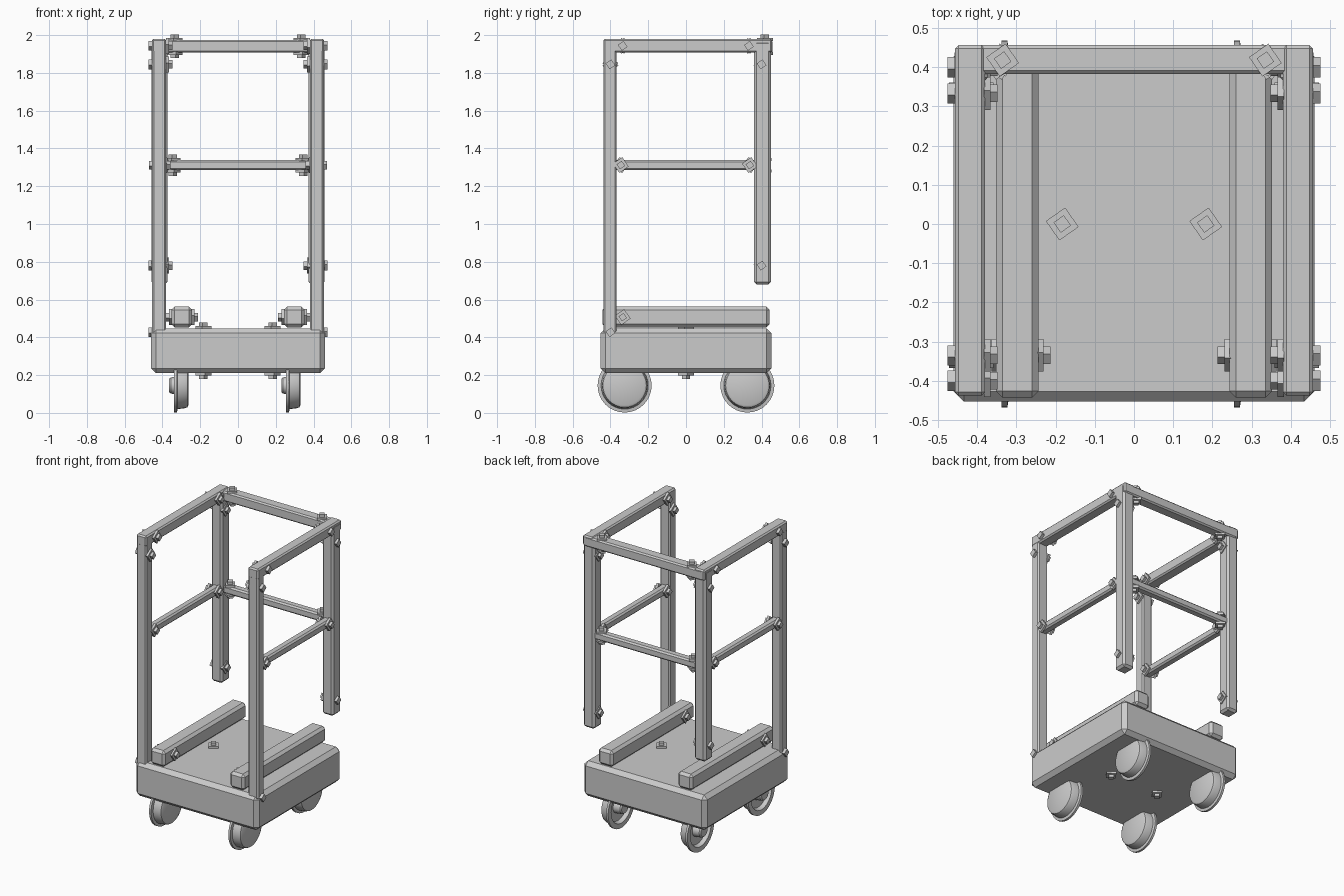
import bpy, bmesh, math
from mathutils import Matrix, Vector

if "Cube" in bpy.data.objects:
    bpy.data.objects.remove(bpy.data.objects["Cube"])


def finish(bm, name):
    bmesh.ops.recalc_face_normals(bm, faces=bm.faces[:])
    me = bpy.data.meshes.new(name)
    bm.to_mesh(me)
    bm.free()
    ob = bpy.data.objects.new(name, me)
    bpy.context.collection.objects.link(ob)
    return ob


def beam(name, x, y, z, chamfer):
    """Chamfered box from (min, max) ranges."""
    bm = bmesh.new()
    bmesh.ops.create_cube(bm, size=1)
    for v in bm.verts:
        v.co = [r[0] if c < 0 else r[1] for c, r in zip(v.co, (x, y, z))]
    bmesh.ops.bevel(bm, geom=bm.edges[:], offset=chamfer, segments=1,
                    affect='EDGES', profile=0.5)
    return finish(bm, name)


def bolt(name, pos, direction, washer=True):
    """Square head, optionally on a square washer, sitting on a surface."""
    bm = bmesh.new()
    parts = [(0.06, -0.004, 0.012), (0.032, 0.0, 0.03)] if washer else [(0.037, -0.01, 0.018)]
    turn = Vector(direction).to_track_quat('Z', 'Y').to_matrix().to_4x4()
    base = Matrix.Translation(pos) @ turn @ Matrix.Rotation(math.radians(35), 4, 'Z')
    for size, low, high in parts:
        m = base @ Matrix.Translation((0, 0, (low + high) / 2)) @ Matrix.Diagonal((size, size, high - low, 1))
        bmesh.ops.create_cube(bm, size=1, matrix=m)
    return finish(bm, name)


def span(s, a, b):
    return tuple(sorted((s * a, s * b)))


# Cart base
beam("platform", (-0.46, 0.46), (-0.453, 0.453), (0.21, 0.448), 0.026)

# Frame sides
for s, side in ((-1, "left"), (1, "right")):
    beam(side + "_front_post", span(s, 0.38, 0.455), (-0.437, -0.368), (0.42, 1.965), 0.009)
    beam(side + "_back_post", span(s, 0.373, 0.458), (0.36, 0.45), (0.68, 1.97), 0.014)
    beam(side + "_top_rail", span(s, 0.38, 0.456), (-0.438, 0.456), (1.908, 1.98), 0.009)
    beam(side + "_middle_rail", span(s, 0.388, 0.442), (-0.39, 0.39), (1.285, 1.338), 0.01)
    beam(side + "_floor_rail", span(s, 0.243, 0.352), (-0.443, 0.443), (0.453, 0.562), 0.017)

    # Bolts through posts and top rails
    for y, z in ((-0.40, 1.845), (0.40, 1.845), (-0.335, 1.943), (0.333, 1.943),
                 (0.40, 0.78), (-0.40, 0.427)):
        bolt(side + "_bolt_head", (s * 0.457, y, z), (s, 0, 0), False)
        if z > 0.5:
            bolt(side + "_bolt_nut", (s * 0.378, y, z), (-s, 0, 0))
    # Bolts on middle rails
    for y in (-0.345, 0.338):
        bolt(side + "_middle_bolt_head", (s * 0.442, y, 1.312), (s, 0, 0))
        bolt(side + "_middle_bolt_nut", (s * 0.388, y, 1.312), (-s, 0, 0))
    # Floor rail bolts
    bolt(side + "_floor_bolt_head", (s * 0.352, -0.335, 0.507), (s, 0, 0))
    bolt(side + "_floor_bolt_nut", (s * 0.243, -0.335, 0.507), (-s, 0, 0))
    # Vertical bolts on back rails and platform
    for part, x, y, top, low in (("back_top", 0.335, 0.418, 1.972, 1.908),
                                 ("back_middle", 0.345, 0.41, 1.338, 1.285),
                                 ("platform", 0.183, 0.0, 0.448, 0.21)):
        bolt(f"{side}_{part}_bolt_head", (s * x, y, top), (0, 0, 1))
        bolt(f"{side}_{part}_bolt_nut", (s * x, y, low), (0, 0, -1))

# Back rails
beam("back_top_rail", (-0.44, 0.44), (0.382, 0.457), (1.907, 1.975), 0.009)
beam("back_middle_rail", (-0.39, 0.39), (0.382, 0.438), (1.285, 1.338), 0.01)

# Flanged wheels: (offset along axle, radius), all facing the same way
PROFILE = [(0.068, 0), (0.068, 0.103), (0.062, 0.115), (0.05, 0.12), (0.01, 0.125),
           (0.007, 0.143), (-0.008, 0.143), (-0.008, 0.11), (0.018, 0.1),
           (0.022, 0.048), (-0.026, 0.043), (-0.034, 0.036), (-0.034, 0)]
for x in (-0.33, 0.263):
    for y in (-0.325, 0.325):
        bm = bmesh.new()
        verts = [bm.verts.new((a, 0, r)) for a, r in PROFILE]
        edges = [bm.edges.new(pair) for pair in zip(verts, verts[1:])]
        bmesh.ops.spin(bm, geom=verts + edges, cent=(0, 0, 0), axis=(1, 0, 0),
                       angle=math.tau, steps=32, use_merge=False)
        bmesh.ops.remove_doubles(bm, verts=bm.verts[:], dist=1e-4)
        wheel = finish(bm, ("front" if y < 0 else "back") + ("_left" if x < 0 else "_right") + "_wheel")
        wheel.location = (x, y, 0.145)
        bpy.ops.object.select_all(action='DESELECT')
        wheel.select_set(True)
        bpy.context.view_layer.objects.active = wheel
        bpy.ops.object.shade_smooth_by_angle(angle=math.radians(30))
